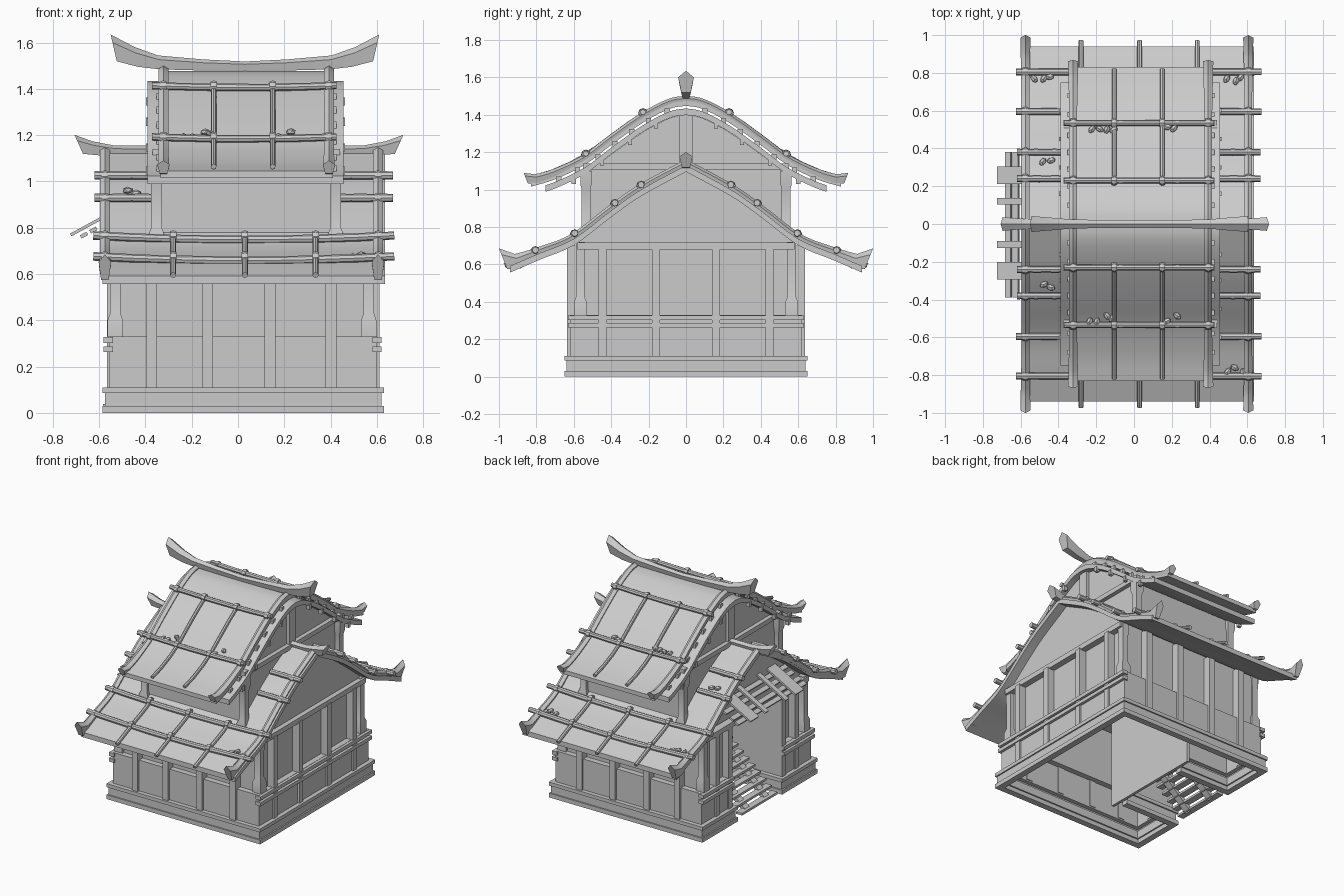
import bpy, bmesh, math, random
from mathutils import Vector, Matrix

if "Cube" in bpy.data.objects:
    bpy.data.objects.remove(bpy.data.objects["Cube"], do_unlink=True)
random.seed(4)

grey = bpy.data.materials.new("plain_grey")
grey.use_nodes = True
grey.diffuse_color = (0.6, 0.6, 0.6, 1)
grey.node_tree.nodes["Principled BSDF"].inputs["Base Color"].default_value = (0.6, 0.6, 0.6, 1)
rounded = []


def finish(name, bm, soft=True):
    if soft:
        bmesh.ops.recalc_face_normals(bm, faces=bm.faces)
    me = bpy.data.meshes.new(name)
    bm.to_mesh(me)
    bm.free()
    ob = bpy.data.objects.new(name, me)
    bpy.context.collection.objects.link(ob)
    me.materials.append(grey)
    if soft:
        rounded.append(ob)
    return ob


def box(name, x0, x1, y0, y1, z0, z1, tilt=0):
    bm = bmesh.new()
    mid = Vector(((x0 + x1) / 2, (y0 + y1) / 2, (z0 + z1) / 2))
    mat = Matrix.Translation(mid) @ Matrix.Rotation(tilt, 4, 'Y') @ Matrix.Diagonal((x1 - x0, y1 - y0, z1 - z0, 1))
    bmesh.ops.create_cube(bm, size=1, matrix=mat)
    return finish(name, bm)


def loft(name, path, sizes, section, side, ups=None):
    """Sweep a section along a path, scaled at each point by (half width, half height)."""
    bm = bmesh.new()
    path, side, rings = [Vector(p) for p in path], Vector(side), []
    for i, p in enumerate(path):
        tan = (path[min(i + 1, len(path) - 1)] - path[max(i - 1, 0)]).normalized()
        up = tan.cross(side).normalized()
        if up.z < 0:
            up = -up
        if ups and ups[i]:
            up = Vector(ups[i])
        w, h = sizes[i]
        rings.append([bm.verts.new(p + side * a * w + up * b * h) for a, b in section])
    n = len(section)
    for r, s in zip(rings, rings[1:]):
        for j in range(n):
            bm.faces.new((r[j], r[(j + 1) % n], s[(j + 1) % n], s[j]))
    bm.faces.new(rings[0])
    bm.faces.new(rings[-1])
    return finish(name, bm)


def prism(name, outline, x0, x1):
    bm = bmesh.new()
    a, b = [[bm.verts.new((x, y, z)) for y, z in outline] for x in (x0, x1)]
    n = len(outline)
    for j in range(n):
        bm.faces.new((a[j], a[(j + 1) % n], b[(j + 1) % n], b[j]))
    bm.faces.new(a)
    bm.faces.new(b)
    return finish(name, bm)


def smooth(pts, steps=4):
    """Catmull-Rom curve through half a roof profile."""
    p = [Vector(q) for q in pts]
    p = [2 * p[0] - p[1]] + p + [2 * p[-1] - p[-2]]
    out = []
    for a, b, c, d in zip(p, p[1:], p[2:], p[3:]):
        for k in range(steps):
            t = k / steps
            out.append(0.5 * (2 * b + (c - a) * t + (2 * a - 5 * b + 4 * c - d) * t * t + (3 * b - a - 3 * c + d) * t ** 3))
    return [(q.x, q.y) for q in out + [p[-2]]]


def height(prof, y):
    y = abs(y)
    for (a, za), (b, zb) in zip(prof, prof[1:]):
        if y <= b:
            break
    return za + (zb - za) * (y - a) / (b - a)


def full(prof, dz=0, limit=9):
    half = [(y, z + dz) for y, z in prof if y < limit]
    if limit < prof[-1][0]:
        half.append((limit, height(prof, limit) + dz))
    return [(-y, z) for y, z in half[:0:-1]] + half


def slab(name, prof, x0, x1, dz, thick, limit=9):
    prism(name, full(prof, dz, limit) + full(prof, dz - thick, limit)[::-1], x0, x1)


ROUND = [(math.cos(i * math.pi / 4), math.sin(i * math.pi / 4)) for i in range(8)]
SQUARE = [(1, 1), (1, -1), (-1, -1), (-1, 1)]
CREST = [(0, 1), (1, .4), (.6, -1), (-.6, -1), (-1, .4)]
X, Y = (1, 0, 0), (0, 1, 0)
low = smooth([(0, 1.13), (.24, 1.0), (.4, .888), (.6, .737), (.78, .661), (.94, .592)])
high = smooth([(0, 1.478), (.09, 1.461), (.23, 1.388), (.4, 1.268), (.54, 1.163), (.7, 1.085), (.83, 1.045)])


# Hollow walls, open on one side for the entrance, with returns into it
def band(name, o, z0, z1):
    xa, xb, y, g = -.555 - o, .6 + o, .62 + o, .28 - max(o, 0)
    plan = [(-.15, -g), (xa, -g), (xa, -y), (xb, -y), (xb, y), (xa, y), (xa, g), (-.15, g)]
    bm = bmesh.new()
    lo, hi = [[bm.verts.new((px, py, z)) for px, py in plan] for z in (z0, z1)]
    for j in range(7):
        bm.faces.new((lo[j], lo[j + 1], hi[j + 1], hi[j]))
    mod = finish(name, bm, False).modifiers.new("thickness", 'SOLIDIFY')
    mod.thickness, mod.offset, mod.use_even_offset = .045, -1, True


band("base_foot", .03, 0, .03)
band("base_plinth", .02, .03, .085)
band("base_cap", .03, .085, .11)
band("wainscot", 0, .1, .33)
band("upper_wall", -.04, .3, .7)
box("entrance_back_wall", -.15, -.13, -.38, .38, .03, .7)

# Vertical boards, rails and beams
for s in (-1, 1):
    for x in (-.372, -.13, .138, .402):
        box("eave_wall_board", x - .023, x + .023, min(s * .57, s * .636), max(s * .57, s * .636), .11, .7)
    for side, inner, outer, ys in (("left", .55, .612, (.16, .447)), ("right", -.565, -.507, (.302, .447))):
        for y in ys:
            box(side + "_wall_board", min(inner, outer), max(inner, outer), s * y - .022, s * y + .022, .11, .69)
    ya, yb = sorted((s * .28, s * .63))
    for z in (.275, .316):
        box("right_rail", -.58, -.54, ya, yb, z - .013, z + .012)
for z in (.275, .316):
    box("left_rail", .58, .62, -.63, .63, z - .013, z + .012)
box("left_gable_beam", .55, .605, -.58, .58, .68, .716)
box("right_gable_beam", -.565, -.51, -.58, .58, .68, .716)


# Corner posts with a wider foot and head
def post(name, x, y, z0, z1, foot, head):
    zs = [z0, z0 + .07, z0 + .1, z1 - .1, z1 - .07, z1]
    w = [foot, foot, foot * .68, foot * .68, head, head]
    loft(name, [(x, y, z) for z in zs], [(a, a) for a in w], SQUARE, X)


for s in (-1, 1):
    for x in (-.53, .565):
        post("lower_post", x, s * .565, .33, .72, .033, .024)
    for x in (-.352, .422):
        post("upper_post", x, s * .535, .7, 1.1, .034, .03)

# Gable and upper storey bodies
prism("lower_gable", full(low, -.03, .58) + [(.58, .69), (-.58, .69)], -.5, .57)
prism("upper_storey", full(high, -.08, .54) + [(.54, .72), (-.54, .72)], -.34, .41)
for x0, x1 in ((-.37, -.33), (.40, .44)):
    box("upper_beam", x0, x1, -.55, .55, 1.107, 1.14)
    box("upper_king_post", x0 + .01, x1 - .01, -.035, .035, 1.13, 1.4)

# Roof slabs
slab("lower_roof", low, -.585, .635, 0, .035)
slab("upper_roof", high, -.335, .41, 0, .03)
slab("upper_roof_underlay", high, -.39, .455, -.044, .035, .75)
for s in (-1, 1):
    for y in (.16, .3, .45, .6):
        for x in (-.384, .449):
            z = height(high, y) - .085
            box("rafter_stub", x - .013, x + .013, s * y - .011, s * y + .011, z - .016, z + .02)
    for y in (.1, .2, .29, .38, .47, .58, .68):
        for x in (-.342, .417):
            z = height(high, y) - .035
            box("roof_peg", x - .009, x + .009, s * y - .014, s * y + .014, z - .02, z + .012)


# Flared edge beams and ridges, their ends leaning outwards
def barge(name, prof, x, end, z_end, flare, lift):
    pts = [(y, z + lift) for y, z in full(prof)][1:-1]
    pts = [(-end, z_end)] + pts + [(end, z_end)]
    sizes, ups = [], []
    for y, z in pts:
        f = max(0, (abs(y) - end + .26) / .26)
        sizes.append((.021 + .006 * f, .022 + (flare - .022) * f * f))
        ups.append((0, math.copysign(.4, y), 1) if f > 0 else None)
    loft(name, [(x, y, z) for y, z in pts], sizes, CREST, X, ups)


for x in (-.575, .605):
    barge("lower_edge_beam", low, x, .978, .63, .056, .008)
for x in (-.322, .393):
    barge("upper_edge_beam", high, x, .857, 1.062, .028, .002)


def ridge(name, mid, lean, stations):
    rows = [(-d, z, w, h) for d, z, w, h in stations] + [(d, z, w, h) for d, z, w, h in stations[-2::-1]]
    ups = [(lean * d / stations[0][0], 0, 1) for d, z, w, h in rows]
    loft(name, [(mid + d, 0, z) for d, z, w, h in rows], [(w, h) for d, z, w, h in rows], CREST, Y, ups)


ridge("upper_ridge", .03, .23, [(.567, 1.577, .042, .058), (.47, 1.538, .034, .043), (.37, 1.514, .025, .03),
                                (.18, 1.503, .02, .024), (0, 1.498, .02, .02)])
ridge("lower_ridge", .004, .45, [(.692, 1.16, .036, .041), (.62, 1.143, .03, .03), (.53, 1.132, .024, .023),
                                 (0, 1.13, .022, .022)])


# Lashed poles on the roofs
def cross_pole(name, prof, y, x0, x1, r, sag):
    z = height(prof, y) + .026
    xs = [x0 + (x1 - x0) * i / 8 for i in range(9)]
    path = [(x, y, z - sag * (1 - (i / 4 - 1) ** 2)) for i, x in enumerate(xs)]
    loft(name, path, [(r * (1.1 - .04 * (i % 3)),) * 2 for i in range(9)], ROUND, Y)


def slope_pole(name, prof, x, s, ya, yb, r):
    path = []
    for i in range(7):
        y = ya + (yb - ya) * i / 6
        path.append((x, s * y, height(prof, y) + .016))
    loft(name, path, [(r, r)] * 7, ROUND, X)


def knot(prof, x, y):
    z = height(prof, y) + .022
    loft("lashing", [(x - .014, y, z), (x, y, z), (x + .014, y, z)], [(.022, .022), (.026, .026), (.022, .022)], ROUND, Y)


for s in (-1, 1):
    for y in (.805, .595):
        cross_pole("lower_roof_pole", low, s * y, -.625, .675, .017, .018)
        for x in (-.575, -.28, .03, .335, .605):
            knot(low, x, s * y)
    for y in (.38, .24):
        for x0, x1, xk in ((-.62, -.36, -.575), (.43, .67, .605)):
            cross_pole("wing_pole", low, s * y, x0, x1, .017, 0)
            knot(low, xk, s * y)
    for x in (-.28, .03, .335):
        slope_pole("eave_pole", low, x, s, .57, .97, .013)
    for y in (.23, .535):
        cross_pole("upper_roof_pole", high, s * y, -.372, .425, .015, .008)
        for x in (-.322, -.105, .15, .393):
            knot(high, x, s * y)
    for x in (-.105, .15):
        slope_pole("upper_slope_pole", high, x, s, .21, .82, .012)


# Pebbles resting above the poles
def pebbles(prof, x, y, count):
    for i in range(count):
        px, py = x + .04 * i + random.uniform(-.01, .01), y + random.uniform(-.02, .02)
        bm = bmesh.new()
        mat = (Matrix.Translation((px, py, height(prof, py) + .014)) @ Matrix.Rotation(random.uniform(0, 3), 4, 'Z')
               @ Matrix.Diagonal((.026, .017, .016, 1)))
        bmesh.ops.create_icosphere(bm, subdivisions=1, radius=1, matrix=mat)
        finish("pebble", bm)


for s in (-1, 1):
    pebbles(high, -.23, s * .5, 4)
    pebbles(high, .18, s * .5, 2)
    pebbles(low, .49, s * .77, 3)
    pebbles(low, -.48, s * .32, 2)
pebbles(low, -.52, .78, 3)
pebbles(low, -.51, .22, 2)

# Broken slatted awning over the entrance
for x in (-.665, -.625, -.57, -.52):
    z = .768 + .55 * (x + .665)
    box("awning_bar", x - .016, x + .016, -.39, .38, z - .008, z + .008, -.5)
for y, w in ((.258, .047), (.12, .018), (-.108, .018), (-.248, .047)):
    box("awning_slat", -.74, -.46, y - w, y + w, .829, .842, -.5)

# Stairs inside the recess
for i in range(10):
    x, z = -.56 + .044 * i, .03 + .038 * i
    box("stair_tread", x - .024, x + .024, -.2, .2, z - .008, z + .008)
for y in (-.11, .11):
    box("stair_stringer", -.62, -.1, y - .025, y + .025, .182, .207, -math.atan2(.038, .044))

bpy.ops.object.select_all(action='DESELECT')
for ob in rounded:
    ob.select_set(True)
bpy.context.view_layer.objects.active = rounded[0]
bpy.ops.object.shade_smooth_by_angle(angle=math.radians(30))
